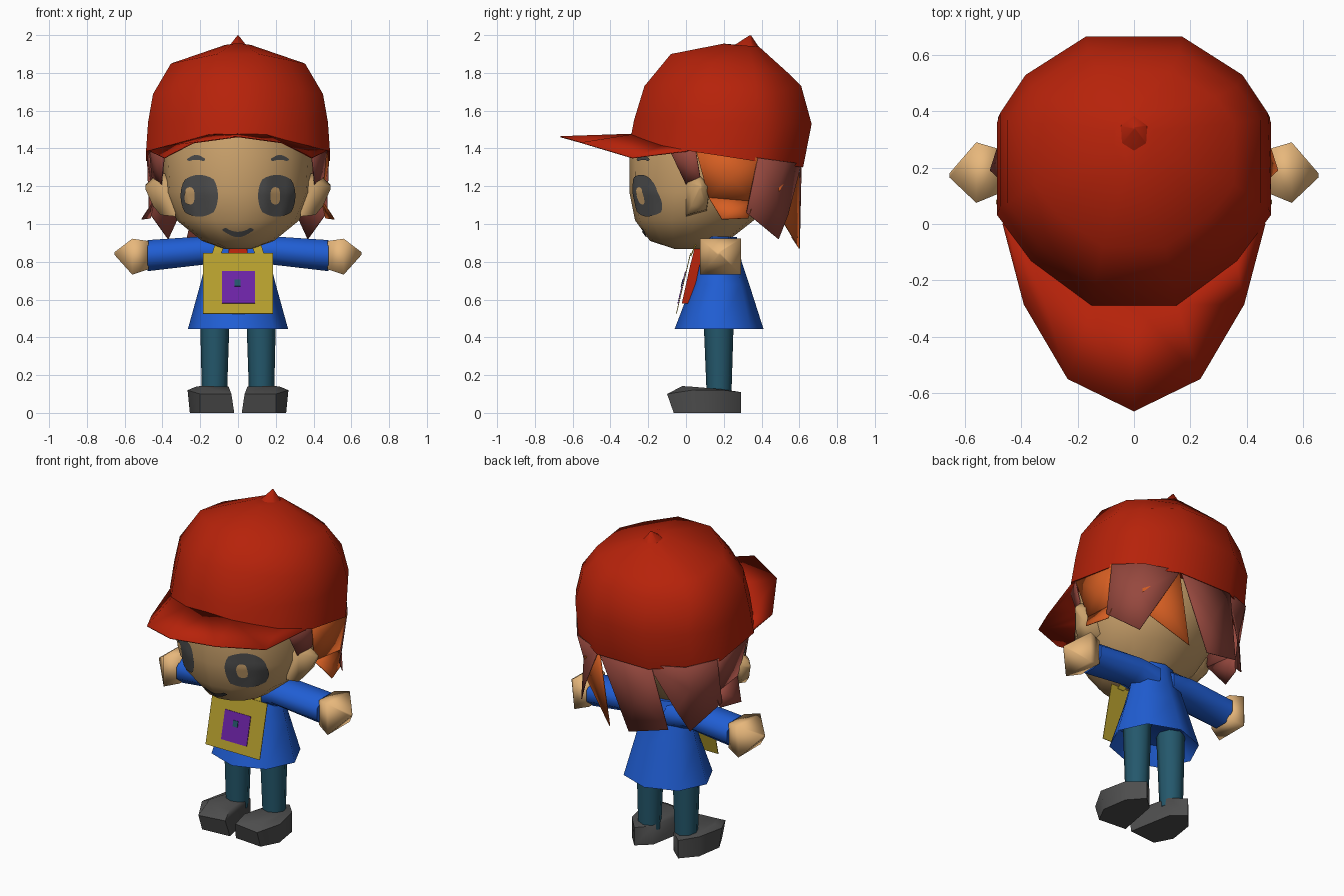
import bpy, bmesh, math
from mathutils import Vector
from mathutils.bvhtree import BVHTree

if "Cube" in bpy.data.objects:
    bpy.data.objects.remove(bpy.data.objects["Cube"])


def srgb(r, g, b):
    f = lambda c: c / 12.92 if c <= 0.04045 else ((c + 0.055) / 1.055) ** 2.4
    return (f(r / 255), f(g / 255), f(b / 255), 1)


def material(name, *rgb):
    m = bpy.data.materials.new(name)
    m.diffuse_color = srgb(*rgb)
    m.use_nodes = True
    m.node_tree.nodes["Principled BSDF"].inputs["Base Color"].default_value = m.diffuse_color
    return m


RED = material("cap red", 182, 34, 10)
SKIN = material("skin", 232, 184, 124)
FACE = material("face skin", 202, 161, 107)
BLUE = material("coat blue", 32, 94, 212)
TEAL = material("trouser teal", 36, 88, 108)
DARK = material("dark grey", 78, 78, 78)
GOLD = material("gold", 184, 160, 46)
PURPLE = material("purple", 110, 36, 168)
ORANGE = material("hair orange", 214, 94, 34)
BROWN = material("hair brown", 150, 72, 62)


def make(name, verts, faces, mat, smooth=None, thick=0):
    """Mesh object with consistent normals, optional smoothing and thickness."""
    me = bpy.data.meshes.new(name)
    me.from_pydata([tuple(v) for v in verts], [], faces)
    bm = bmesh.new()
    bm.from_mesh(me)
    bmesh.ops.recalc_face_normals(bm, faces=bm.faces)
    bm.to_mesh(me)
    bm.free()
    me.materials.append(mat)
    ob = bpy.data.objects.new(name, me)
    bpy.context.collection.objects.link(ob)
    if thick:
        mod = ob.modifiers.new("thickness", 'SOLIDIFY')
        mod.thickness, mod.offset = thick, 0
    if smooth:
        bpy.ops.object.select_all(action='DESELECT')
        ob.select_set(True)
        bpy.context.view_layer.objects.active = ob
        bpy.ops.object.shade_smooth_by_angle(angle=math.radians(smooth))
    return ob


def loft(name, rings, mat, smooth=50):
    """Skin a list of equal rings and close both ends."""
    n = len(rings[0])
    verts = [p for r in rings for p in r]
    faces = [(i * n + j, i * n + (j + 1) % n, (i + 1) * n + (j + 1) % n, (i + 1) * n + j)
             for i in range(len(rings) - 1) for j in range(n)]
    faces += [tuple(range(n)), tuple(range(len(verts) - n, len(verts)))]
    return make(name, verts, faces, mat, smooth)


def oval(z, hx, y0, y1, n, cx=0):
    """Horizontal oval ring with a vertex at the front."""
    c, h = (y0 + y1) / 2, (y1 - y0) / 2
    return [(cx + hx * math.sin(a), c - h * math.cos(a), z)
            for a in (2 * math.pi * k / n for k in range(n))]


def side_oval(s, x, y0, y1, z0, z1, n=8, grow=1.08):
    """Upright oval ring across a sideways limb."""
    hy, hz = grow * (y1 - y0) / 2, grow * (z1 - z0) / 2
    return [(s * x, (y0 + y1) / 2 + hy * math.cos(a), (z0 + z1) / 2 + hz * math.sin(a))
            for a in (2 * math.pi * (k + 0.5) / n for k in range(n))]


# Head and neck
head = loft("head", [oval(*r, 16) for r in (
    (0.868, 0.07, -0.06, 0.16), (0.91, 0.19, -0.19, 0.22), (1.02, 0.325, -0.27, 0.36),
    (1.17, 0.39, -0.30, 0.50), (1.36, 0.40, -0.30, 0.54), (1.47, 0.40, -0.27, 0.54))], FACE)
loft("neck", [oval(0.80, 0.085, 0.06, 0.25, 8), oval(0.92, 0.085, 0.06, 0.25, 8)], SKIN)
tmp = bmesh.new()
tmp.from_mesh(head.data)
head_tree = BVHTree.FromBMesh(tmp)


def decal(name, cx, cz, w, h, mat, bend=0, lift=0.006, n=8):
    """Rounded patch laid onto the front of the head."""
    verts = []
    for i in range(n + 1):
        for j in range(n + 1):
            u, v = 2 * i / n - 1, 2 * j / n - 1
            x = cx + w * u * math.sqrt(1 - v * v * 0.4)
            z = cz + h * v * math.sqrt(1 - u * u * 0.4) + bend * u * u
            hit = head_tree.ray_cast(Vector((x, -2, z)), Vector((0, 1, 0)))
            verts.append(hit[0] + hit[1].normalized() * lift)
    m = n + 1
    make(name, verts, [(i * m + j, i * m + j + 1, (i + 1) * m + j + 1, (i + 1) * m + j)
                       for i in range(n) for j in range(n)], mat, 60)


# Face details
for s, side, glint in ((-1, "left", -0.25), (1, "right", 0.192)):
    decal(side + "_eye", s * 0.202, 1.15, 0.097, 0.11, DARK)
    decal(side + "_eye_glint", glint, 1.15, 0.026, 0.045, FACE, lift=0.010)
    decal(side + "_eyebrow", s * 0.218, 1.352, 0.048, 0.012, DARK, bend=-0.01)
decal("mouth", 0, 0.948, 0.082, 0.014, DARK, bend=0.024)

# Cap crown: twelve-sided rings tilted down towards the back
HALF = [(0.31, -1), (0.75, -0.65), (1, -0.29), (1, 0.42), (0.81, 0.71), (0.36, 1)]
PLAN = HALF + [(-x, y) for x, y in reversed(HALF)]


def cap_ring(hx, y0, y1, z0, z1, dip=0):
    return [(hx * x, y0 + (y1 - y0) * (y + 1) / 2,
             z0 + (z1 - z0) * ((y + 1) / 2) ** 0.66 - dip * max(0, abs(x) - 0.4)) for x, y in PLAN]


crown = [cap_ring(*r) for r in (
    (0.40, -0.24, 0.54, 1.49, 1.34), (0.487, -0.29, 0.62, 1.47, 1.30), (0.476, -0.275, 0.665, 1.55, 1.53),
    (0.45, -0.22, 0.61, 1.73, 1.73, 0.07), (0.355, -0.08, 0.54, 1.90, 1.80),
    (0.07, 0.20, 0.385, 1.955, 1.94))]
loft("cap_crown", crown, RED, 60)
loft("cap_button", [oval(1.93, 0.065, 0.23, 0.39, 6), oval(1.998, 0.004, 0.335, 0.345, 6)], RED, 85)

# Cap brim
inner = [(-0.455, 0.03, 1.395), (-0.36, -0.12, 1.415), (-0.15, -0.285, 1.472), (0, -0.285, 1.475)]
outer = [(-0.465, 0.0, 1.385), (-0.39, -0.285, 1.35), (-0.235, -0.55, 1.43), (0, -0.665, 1.462)]
flip = lambda pts: pts + [(-x, y, z) for x, y, z in reversed(pts[:-1])]
make("cap_brim", flip(inner) + flip(outer), [(i, i + 1, i + 8, i + 7) for i in range(6)], RED, 60, 0.006)

# Hair locks hanging from the cap rim, in mirrored pairs
LOCKS = {
    "sideburn": [(0.385, -0.09, 1.40), (0.47, 0.05, 1.40), (0.455, 0.075, 1.25), (0.405, 0.0, 1.21)],
    "side_lock": [(0.47, 0.05, 1.40), (0.48, 0.38, 1.35), (0.445, 0.36, 1.12), (0.435, 0.12, 1.14)],
    "side_lock_tip": [(0.435, 0.12, 1.14), (0.445, 0.36, 1.12), (0.465, 0.33, 1.03), (0.51, 0.19, 1.025)],
    "rear_side_lock": [(0.48, 0.38, 1.35), (0.37, 0.53, 1.33), (0.17, 0.61, 1.32), (0.31, 0.54, 1.05),
                       (0.37, 0.49, 0.92), (0.47, 0.32, 1.06)],
}


def lock(name, pts, mat):
    c = sum((Vector(p) for p in pts), Vector()) / len(pts)
    n = len(pts)
    make(name, pts + [c], [(i, (i + 1) % n, n) for i in range(n)], mat, 60, 0.005)


# Uneven locks at the back
lock("back_spike_lock", [(0.37, 0.49, 1.32), (0.17, 0.60, 1.32), (0.10, 0.60, 0.87), (0.33, 0.49, 1.05)], ORANGE)
lock("back_centre_lock", [(0.17, 0.61, 1.32), (-0.19, 0.61, 1.32), (-0.27, 0.56, 0.93),
                          (-0.03, 0.60, 0.87)], BROWN)

for s, side in ((-1, "left"), (1, "right")):
    for part, pts in LOCKS.items():
        lock(f"{side}_{part}", [(s * x, y, z) for x, y, z in pts],
             ORANGE if s > 0 and part.startswith("side_lock") else BROWN)

    # Ear
    ear = [(0.0, 1.22), (0.06, 1.27), (0.13, 1.20), (0.11, 1.07), (0.0, 1.04)]
    shrink = lambda x, k: [(s * x, 0.08 + (y - 0.08) * k, 1.20 + (z - 1.20) * k) for y, z in ear]
    loft(side + "_ear", [shrink(0.33, 1), shrink(0.41, 0.95), shrink(0.45, 0.65), shrink(0.49, 0.1)], FACE, 80)

    # Sleeve and hand
    loft(side + "_sleeve", [side_oval(s, *r) for r in (
        (0.05, 0.08, 0.29, 0.75, 0.93), (0.18, 0.075, 0.29, 0.785, 0.935),
        (0.48, 0.085, 0.285, 0.75, 0.915))], BLUE, 60)
    loft(side + "_hand", [side_oval(s, *r, 4, math.sqrt(2)) for r in (
        (0.475, 0.11, 0.265, 0.76, 0.91), (0.56, 0.075, 0.29, 0.732, 0.922),
        (0.655, 0.165, 0.18, 0.838, 0.85))], SKIN, 95)

    # Leg
    loft(side + "_leg", [oval(0.08, 0.066, 0.11, 0.24, 8, s * 0.125),
                         oval(0.57, 0.08, 0.09, 0.255, 8, s * 0.122)], TEAL)

    # Shoe: wide toe, narrowing heel
    sole = [(0.02, -0.05), (0.20, -0.065), (0.255, 0.04), (0.23, 0.20), (0.15, 0.29), (0.07, 0.22)]
    toe = [(0.035, -0.075, 0.10), (0.20, -0.10, 0.10), (0.267, 0.03, 0.12), (0.23, 0.20, 0.12),
           (0.15, 0.29, 0.11), (0.07, 0.22, 0.115)]
    top = [(0.05, -0.01, 0.14), (0.20, -0.02, 0.142), (0.225, 0.04, 0.138), (0.20, 0.19, 0.125),
           (0.15, 0.26, 0.115), (0.09, 0.20, 0.12)]
    loft(side + "_shoe", [[(s * x, y, 0) for x, y in sole]] +
         [[(s * x, y, z) for x, y, z in r] for r in (toe, top)], DARK, 62)

    # Strap from the bib to the neck
    make(side + "_strap", [(s * 0.14, 0.025, 0.83), (s * 0.095, 0.025, 0.83), (s * 0.065, 0.055, 0.90),
                           (s * 0.12, 0.055, 0.90)], [(0, 1, 2, 3)], GOLD, None, 0.006)

# Coat with a hollow hem
loft("coat", [oval(*r, 8) for r in (
    (0.55, 0.20, 0.0, 0.34), (0.445, 0.265, -0.06, 0.41), (0.68, 0.20, 0.03, 0.335),
    (0.80, 0.17, 0.07, 0.295), (0.93, 0.11, 0.10, 0.27))], BLUE, 60)


def bib_y(z):
    return -0.045 + (z - 0.525) * 0.075 / 0.32


def bib_plate(name, x0, x1, z0, z1, lift, mat):
    pts = [(x, bib_y(z) - lift, z) for x, z in ((x0, z0), (x1, z0), (x1, z1), (x0, z1))]
    make(name, pts, [(0, 1, 2, 3)], mat, None, 0.004)


# Shirt front, bib, square patch and its mark
loft("shirt_front", [[(-w, y, z), (w, y, z), (w, y + 0.05, z), (-w, y + 0.05, z)]
                     for w, y, z in ((0.06, -0.022, 0.58), (0.06, 0.022, 0.78), (0.045, 0.05, 0.89))], RED, 30)
bib_plate("bib", -0.185, 0.185, 0.525, 0.845, 0.006, GOLD)
bib_plate("bib_patch", -0.085, 0.09, 0.58, 0.75, 0.011, PURPLE)
bib_plate("patch_mark", -0.018, 0.014, 0.67, 0.705, 0.015, TEAL)
tmp.free()
